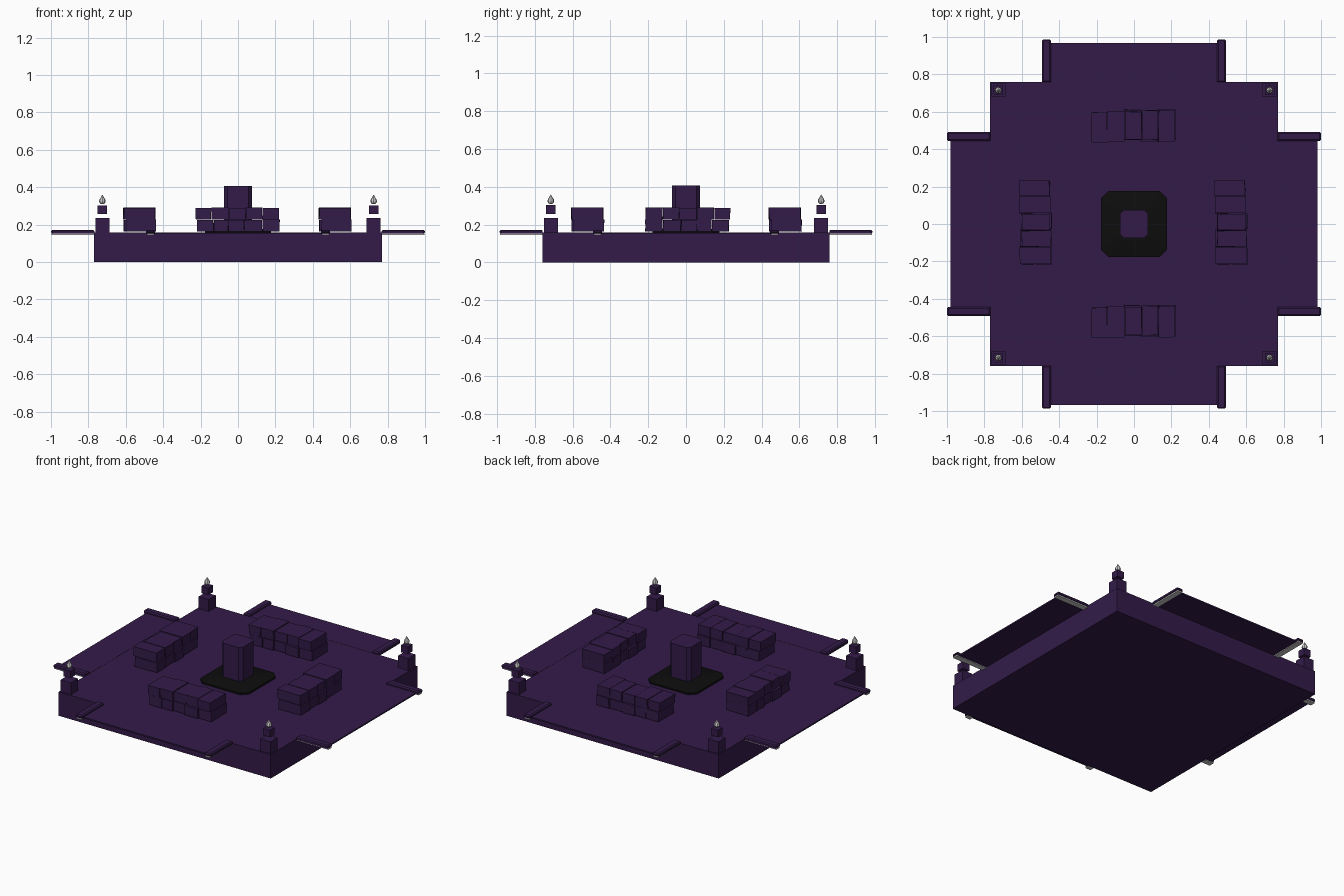
import bpy, bmesh, math, random
from mathutils import Matrix, Vector

if "Cube" in bpy.data.objects:
    bpy.data.objects.remove(bpy.data.objects["Cube"])

random.seed(4)

def material(name, rgb):
    m = bpy.data.materials.new(name)
    m.diffuse_color = (*rgb, 1)
    m.use_nodes = True
    m.node_tree.nodes["Principled BSDF"].inputs["Base Color"].default_value = m.diffuse_color
    return m

PURPLE = material("purple", (0.033, 0.011, 0.066))
BLACK = material("black", (0.004, 0.004, 0.004))

def finish(name, bm, mat=None):
    bmesh.ops.recalc_face_normals(bm, faces=bm.faces)
    me = bpy.data.meshes.new(name)
    bm.to_mesh(me)
    bm.free()
    ob = bpy.data.objects.new(name, me)
    bpy.context.collection.objects.link(ob)
    if mat:
        me.materials.append(mat)
    return ob

def add_box(bm, x0, x1, y0, y1, z0, z1):
    size = Matrix.Diagonal((x1 - x0, y1 - y0, z1 - z0, 1))
    mid = Matrix.Translation(((x0 + x1) / 2, (y0 + y1) / 2, (z0 + z1) / 2))
    return bmesh.ops.create_cube(bm, size=1, matrix=mid @ size)["verts"]

def box(name, *dims, mat=PURPLE):
    bm = bmesh.new()
    add_box(bm, *dims)
    return finish(name, bm, mat)

def loft(name, rings, mat=None):
    # stacked rings of equal point count, capped at both ends
    bm = bmesh.new()
    vs = [[bm.verts.new(p) for p in r] for r in rings]
    n = len(vs[0])
    for a, b in zip(vs, vs[1:]):
        for i in range(n):
            bm.faces.new((a[i], a[(i + 1) % n], b[(i + 1) % n], b[i]))
    bm.faces.new(vs[0])
    bm.faces.new(vs[-1])
    return finish(name, bm, mat)

def cut_square(r, c, z):
    # square outline with cut corners
    k = r - c
    return [(r, -k, z), (r, k, z), (k, r, z), (-k, r, z),
            (-r, k, z), (-r, -k, z), (-k, -r, z), (k, -r, z)]

# platform
box("platform", -0.77, 0.77, -0.76, 0.76, 0, 0.157)

# side decks with a pair of rails each
for i in range(4):
    along_x = i % 2 == 0
    turn = Matrix.Rotation(i * math.pi / 2, 4, 'Z')
    inner, deck_end, rail_end = (0.768, 0.98, 1.0) if along_x else (0.758, 0.968, 0.987)
    deck = box(f"deck_{i}", inner, deck_end, -0.455, 0.455, 0.149, 0.158)
    deck.data.transform(turn)
    for s in (-1, 1):
        bm = bmesh.new()
        y = s * 0.468
        add_box(bm, inner, rail_end, y - 0.024, y + 0.024, 0.152, 0.172)
        edges = [e for e in bm.edges
                 if all(v.co.x > rail_end - 0.001 for v in e.verts)
                 or all(v.co.z > 0.171 for v in e.verts)]
        bmesh.ops.bevel(bm, geom=edges, offset=0.007, segments=1, affect='EDGES')
        rail = finish(f"rail_{i}_{s}", bm, PURPLE)
        rail.data.transform(turn)
        # grey strip under the rail
        strip = box(f"rail_strip_{i}_{s}", inner, rail_end - 0.004,
                    y - 0.018, y + 0.018, 0.144, 0.152, mat=None)
        strip.data.transform(turn)

# corner candle posts
for sx in (-1, 1):
    for sy in (-1, 1):
        x, y = sx * 0.725, sy * 0.715
        tag = f"{sx}_{sy}"
        box("post_" + tag, x - 0.037, x + 0.037, y - 0.037, y + 0.037, 0.155, 0.235)
        box("candle_" + tag, x - 0.025, x + 0.025, y - 0.025, y + 0.025, 0.257, 0.303)
        profile = [(0.006, 0.309), (0.014, 0.314), (0.018, 0.323),
                   (0.016, 0.333), (0.008, 0.346), (0.001, 0.359)]
        loft("flame_" + tag, [[(x + r * math.cos(a * math.pi / 4),
                                y + r * math.sin(a * math.pi / 4), z) for a in range(8)]
                              for r, z in profile])

# centre plinth and column
loft("plinth", [cut_square(0.177, 0.04, 0.157), cut_square(0.177, 0.04, 0.168),
                cut_square(0.088, 0.025, 0.185)], BLACK)
loft("column", [cut_square(0.075, 0.02, 0.175), cut_square(0.075, 0.02, 0.407)], PURPLE)

# four benches of two courses of slightly uneven bricks
COURSES = [((-0.22, -0.13, -0.052, 0.034, 0.13, 0.223), 0.162, 0.225),
           ((-0.228, -0.142, -0.05, 0.042, 0.13, 0.22), 0.228, 0.289)]
bm = bmesh.new()
for edges, z0, z1 in COURSES:
    for a, b in zip(edges, edges[1:]):
        d0, d1 = (random.uniform(-0.008, 0.008) for _ in range(2))
        dz = random.uniform(-0.002, 0.002)
        vs = add_box(bm, a + 0.001, b - 0.001, -0.08 + d0, 0.08 + d1, z0, z1 + dz)
        for v in vs:
            v.co += Vector((random.uniform(-1, 1), random.uniform(-1, 1), 0)) * 0.002
bench = finish("bench_front", bm, PURPLE)
bench.location = (0, -0.52, 0)
for name, loc, ang in (("back", (0, 0.525, 0), 0), ("left", (-0.525, 0.007, 0), -90),
                       ("right", (0.52, 0.007, 0), -90)):
    ob = bpy.data.objects.new("bench_" + name, bench.data.copy())
    bpy.context.collection.objects.link(ob)
    ob.location = loc
    ob.rotation_euler.z = math.radians(ang)
